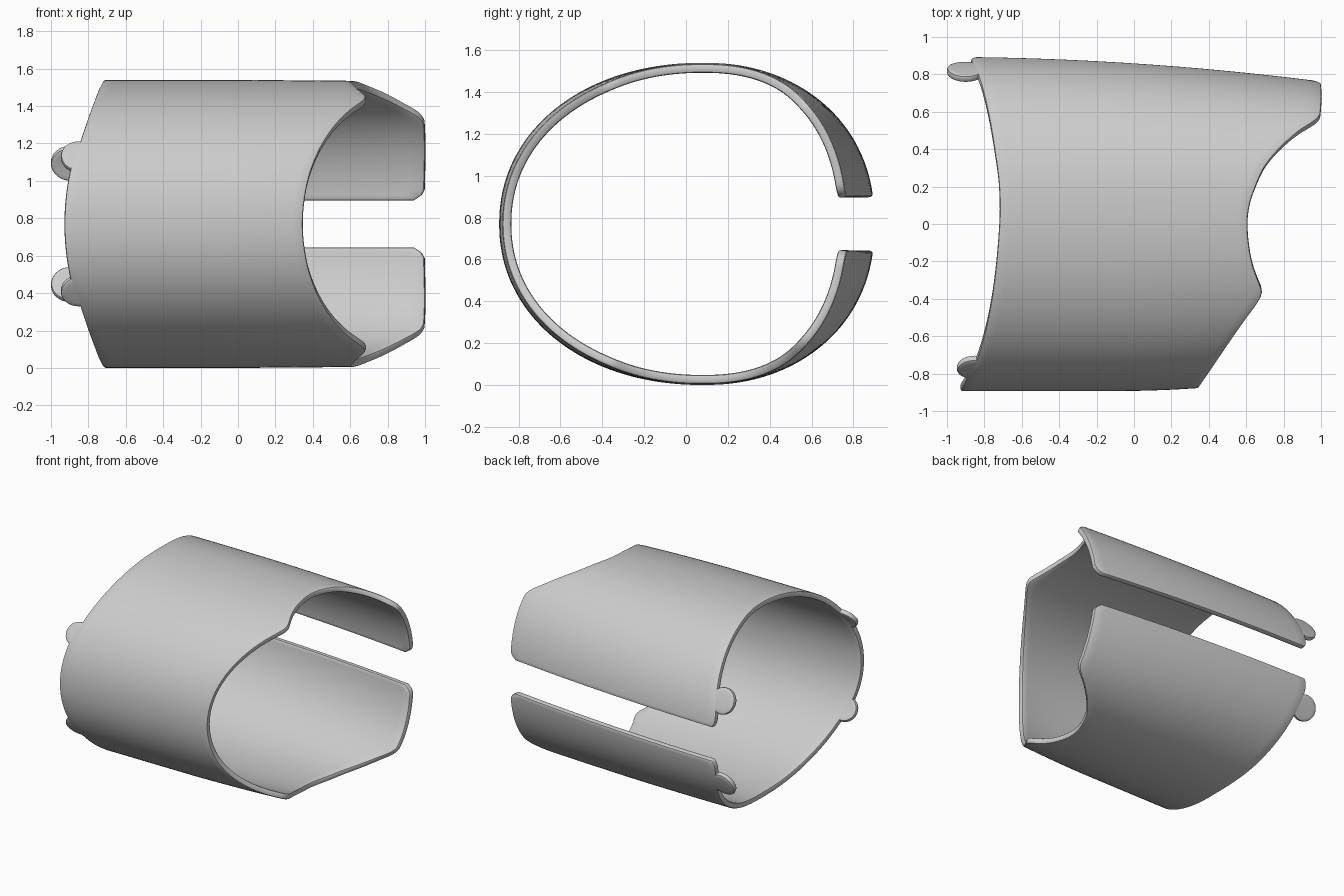
import bpy, bmesh, math
from mathutils import Vector

if "Cube" in bpy.data.objects:
    bpy.data.objects.remove(bpy.data.objects["Cube"])

MID = 0.77       # height of the mirror plane
CREST = 0.08     # y of the highest line of the oval
WALL = 0.043     # shell thickness
SLIT = 172       # angle from the front centre to the slit edge

grey = bpy.data.materials.new("plain grey")
grey.use_nodes = True
grey.diffuse_color = (0.6, 0.6, 0.6, 1)
grey.node_tree.nodes["Principled BSDF"].inputs["Base Color"].default_value = (0.6, 0.6, 0.6, 1)

# End outlines: (angle from front centre, x)
LEFT = [(0, -.928), (20, -.9), (35, -.84), (62, -.76), (86, -.72), (98, -.722),
        (111, -.745), (128, -.78), (151, -.835), (162, -.865), (169, -.87), (172, -.85)]
RIGHT = [(0, .347), (15, .371), (28, .425), (40, .501), (50, .582), (57, .65), (61, .682),
         (64, .68), (67, .662), (73, .632), (80, .613), (86, .607), (90, .614), (97, .65),
         (105, .7), (113, .775), (123, .885), (130, .97), (135, .998), (168, 1),
         (170, .985), (172, .945)]


def outline(keys, a):
    """Smooth curve through the keys, symmetric about the front centre."""
    a = abs(a)
    pts = [(-keys[1][0], keys[1][1])] + keys + [keys[-1]]
    for i in range(1, len(pts) - 2):
        (a0, x0), (a1, x1), (a2, x2), (a3, x3) = pts[i - 1:i + 3]
        if a <= a2:
            h = a2 - a1
            t = (a - a1) / h
            m1 = (x2 - x0) / (a2 - a0) * h
            m2 = (x3 - x1) / (a3 - a1) * h
            return ((2*t**3 - 3*t*t + 1) * x1 + (t**3 - 2*t*t + t) * m1
                    + (3*t*t - 2*t**3) * x2 + (t**3 - t*t) * m2)
    return keys[-1][1]


def surface(x, a):
    """Outer skin: an oval tube whose back half tapers and squares off towards +x."""
    r = math.radians(abs(a))
    c, s = math.cos(r), math.sin(r)
    if c > 0:
        y = CREST - (CREST + 0.893 - 0.08 * max(0, x + 0.1) ** 2) * c ** 0.95
    else:
        y = CREST + (0.867 - 0.067 * x - 0.031 * x * x - CREST) * abs(c) ** (0.9 - 0.06 * x)
    z = (0.77 - 0.008 * max(0, x)) * s ** (0.95 if c > 0 else 0.9)
    return Vector((x, y, MID + math.copysign(z, a)))


def finish(name, bm, wall):
    mesh = bpy.data.meshes.new(name)
    bm.to_mesh(mesh)
    bm.free()
    mesh.materials.append(grey)
    ob = bpy.data.objects.new(name, mesh)
    bpy.context.collection.objects.link(ob)
    solid = ob.modifiers.new("wall", "SOLIDIFY")
    solid.thickness = wall
    solid.offset = -1
    bevel = ob.modifiers.new("soft rim", "BEVEL")
    bevel.width = 0.012
    bevel.segments = 2
    bevel.limit_method = "ANGLE"
    bevel.angle_limit = math.radians(50)
    bevel.use_clamp_overlap = False
    bpy.ops.object.select_all(action="DESELECT")
    ob.select_set(True)
    bpy.context.view_layer.objects.active = ob
    for m in ("wall", "soft rim"):
        bpy.ops.object.modifier_apply(modifier=m)
    bpy.ops.object.shade_smooth_by_angle(angle=math.radians(35))


# Cuff shell, wrapped from slit edge to slit edge
bm = bmesh.new()
COLS = 24
rows = []
for a in range(-SLIT, SLIT + 1, 2):
    x0, x1 = outline(LEFT, a), outline(RIGHT, a)
    rows.append([bm.verts.new(surface(x0 + (x1 - x0) * i / COLS, a)) for i in range(COLS + 1)])
for r0, r1 in zip(rows, rows[1:]):
    for i in range(COLS):
        bm.faces.new((r0[i], r1[i], r1[i + 1], r0[i + 1]))
bm.normal_update()
front_face = min(bm.faces, key=lambda f: f.calc_center_median().y)
if front_face.normal.y > 0:
    bmesh.ops.reverse_faces(bm, faces=bm.faces[:])
finish("cuff_shell", bm, WALL)


# Round tabs on the right-hand rim, curved with the shell
def tab(name, x, angle, radius):
    bm = bmesh.new()
    per_degree = (surface(x, angle + 1) - surface(x, angle - 1)).length / 2
    rings = []
    for k in (0.35, 0.7, 1):
        ring = []
        for i in range(32):
            t = math.tau * i / 32
            ring.append(bm.verts.new(surface(x + k * radius * math.cos(t),
                                             angle + k * radius * math.sin(t) / per_degree)))
        rings.append(ring)
    bm.faces.new(rings[0])
    for r0, r1 in zip(rings, rings[1:]):
        for i in range(32):
            j = (i + 1) % 32
            bm.faces.new((r0[i], r1[i], r1[j], r0[j]))
    bm.normal_update()
    outward = surface(x, angle) - Vector((x, 0, MID))
    if bm.faces[:][0].normal.dot(outward) < 0:
        bmesh.ops.reverse_faces(bm, faces=bm.faces[:])
    for v in bm.verts:   # sit just beneath the shell's skin
        v.co -= 0.002 * outward.normalized()
    finish(name, bm, WALL - 0.004)


for side, sign in (("upper", 1), ("lower", -1)):
    tab(side + "_front_tab", -0.852, 27.5 * sign, 0.095)
    tab(side + "_back_tab", -0.9, 156.6 * sign, 0.1)
